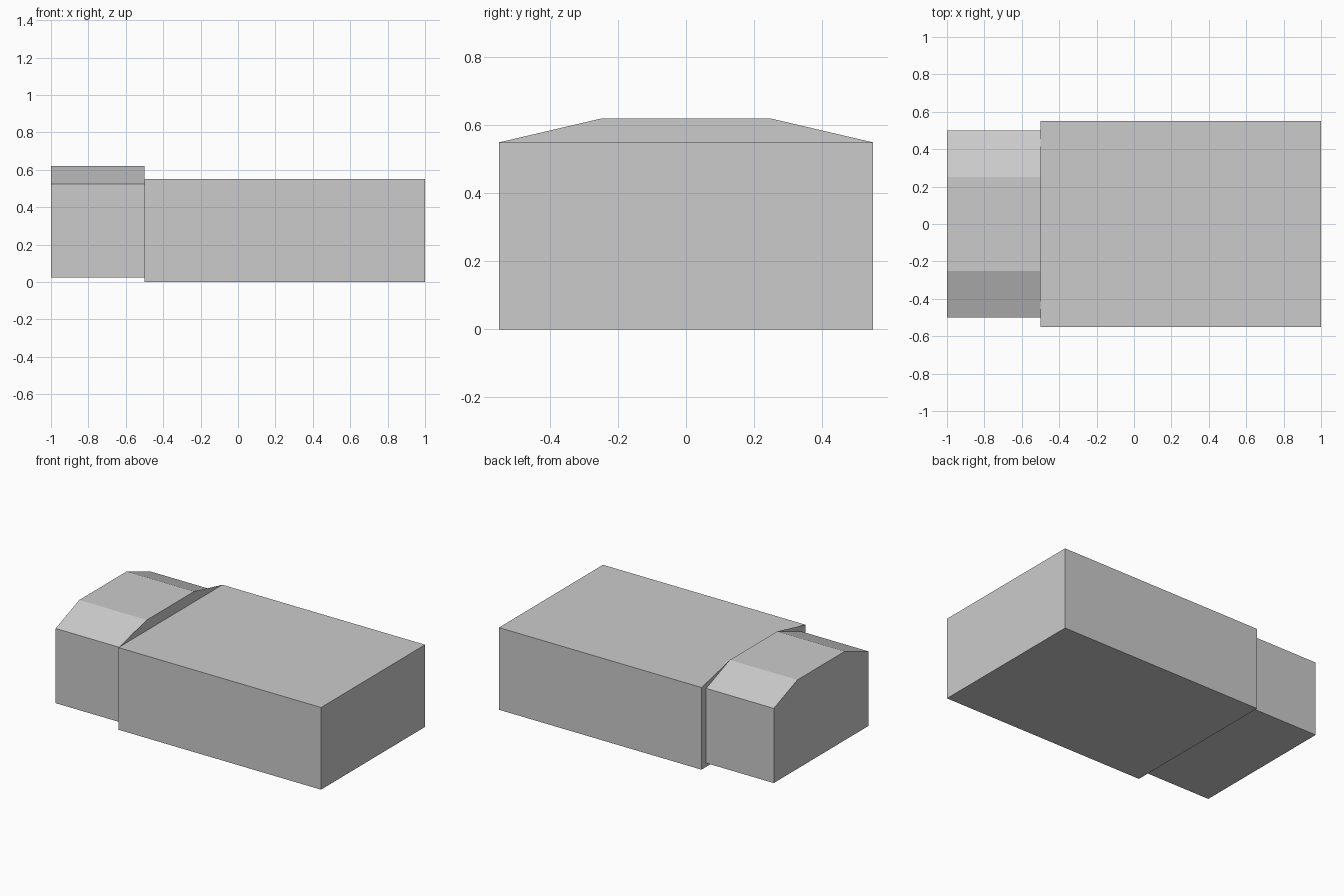
import bpy, bmesh

if "Cube" in bpy.data.objects:
    bpy.data.objects.remove(bpy.data.objects["Cube"])

# Cross-sections (y, z): wide body and narrower chamfered end block
body = [(-0.55, 0.55), (-0.55, 0.0), (0.55, 0.0), (0.55, 0.55)]
end = [(-0.25, 0.62), (-0.5, 0.525), (-0.5, 0.025),
       (0.5, 0.025), (0.5, 0.525), (0.25, 0.62)]

bm = bmesh.new()


def section(profile, x):
    return [bm.verts.new((x, y, z)) for y, z in profile]


def bridge(a, b):
    n = len(a)
    for i in range(n):
        j = (i + 1) % n
        bm.faces.new((a[i], a[j], b[j], b[i]))


# Long body, open towards the step
front, step = section(body, 1.0), section(body, -0.5)
bm.faces.new(front)
bridge(front, step)

# Chamfered end block
neck, back = section(end, -0.5), section(end, -1.0)
bridge(neck, back)
bm.faces.new(back)

# Flat step joining the two, with the raised fin at the top
for i in range(3):
    bm.faces.new((step[i], step[i + 1], neck[i + 2], neck[i + 1]))
bm.faces.new((step[0], neck[1], neck[0]))
bm.faces.new((step[3], neck[5], neck[4]))
bm.faces.new((step[3], step[0], neck[0], neck[5]))

bmesh.ops.recalc_face_normals(bm, faces=bm.faces)
mesh = bpy.data.meshes.new("stepped_block")
bm.to_mesh(mesh)
bm.free()
bpy.context.collection.objects.link(bpy.data.objects.new("stepped_block", mesh))
